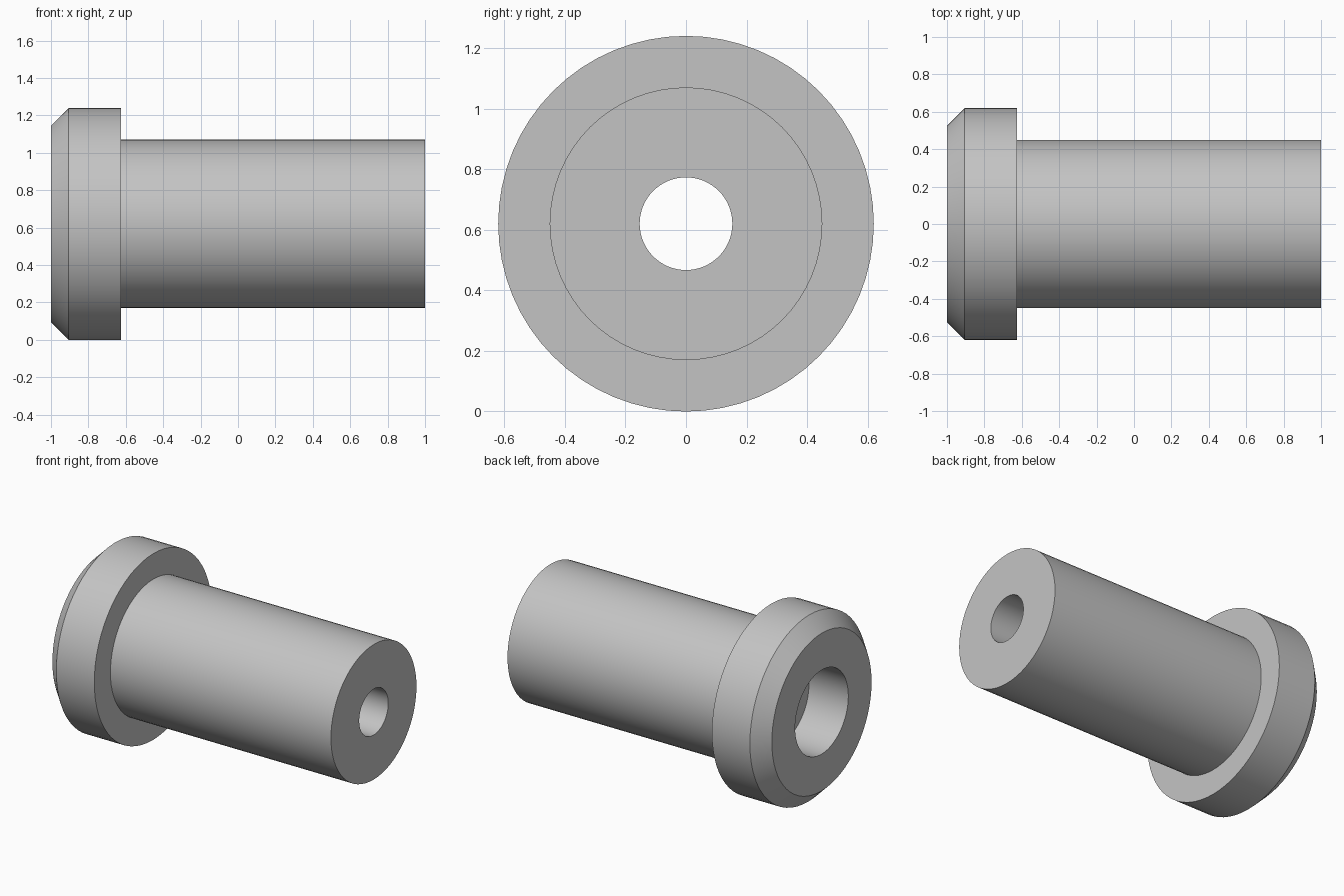
import bpy, bmesh, math
from mathutils import Vector

cube = bpy.data.objects.get("Cube")
if cube:
    bpy.data.objects.remove(cube, do_unlink=True)

SEGMENTS = 64
FLANGE_R, BODY_R, BORE_R, COUNTERBORE_R = 0.62, 0.45, 0.153, 0.28
CHAMFER = 0.095

# Plain grey metal
grey = bpy.data.materials.new("light grey metal")
colour = (0.55, 0.55, 0.55, 1.0)
grey.diffuse_color = colour
grey.use_nodes = True
grey.node_tree.nodes["Principled BSDF"].inputs["Base Color"].default_value = colour

# Closed half-section (x, radius): chamfered flange, shank, bore, counterbore
section = [
    (-1.0, COUNTERBORE_R),
    (-1.0, FLANGE_R - CHAMFER),
    (-1.0 + CHAMFER, FLANGE_R),
    (-0.625, FLANGE_R),
    (-0.625, BODY_R),
    (1.0, BODY_R),
    (1.0, BORE_R),
    (-0.71, BORE_R),
    (-0.71, COUNTERBORE_R),
]

# Revolve the section around the x axis
bm = bmesh.new()
verts = [bm.verts.new((x, 0, r)) for x, r in section]
edges = [bm.edges.new((v, verts[(i + 1) % len(verts)])) for i, v in enumerate(verts)]
bmesh.ops.spin(bm, geom=verts + edges, cent=(0, 0, 0), axis=(1, 0, 0),
               angle=math.tau, steps=SEGMENTS)
bmesh.ops.remove_doubles(bm, verts=bm.verts[:], dist=0.0005)
bmesh.ops.recalc_face_normals(bm, faces=bm.faces[:])
bmesh.ops.translate(bm, verts=bm.verts[:], vec=Vector((0, 0, FLANGE_R)))

mesh = bpy.data.meshes.new("flanged_bushing")
bm.to_mesh(mesh)
bm.free()
mesh.materials.append(grey)
bushing = bpy.data.objects.new("flanged_bushing", mesh)
bpy.context.collection.objects.link(bushing)

# Smooth round walls, crisp rims
bpy.ops.object.select_all(action='DESELECT')
bushing.select_set(True)
bpy.context.view_layer.objects.active = bushing
bpy.ops.object.shade_smooth_by_angle(angle=math.radians(30))
